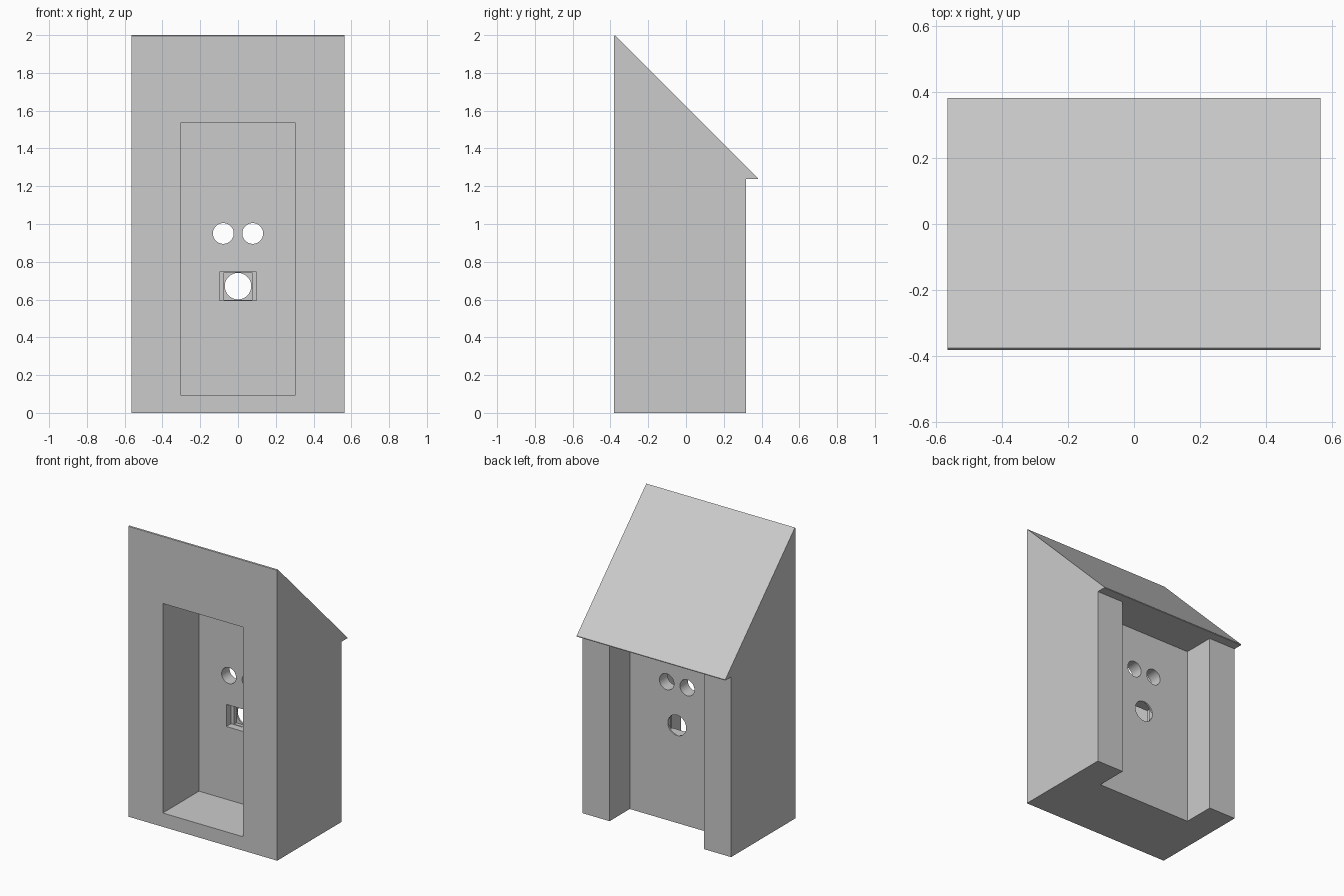
import bpy
import math

scene = bpy.context.scene
if "Cube" in scene.objects:
    bpy.data.objects.remove(scene.objects["Cube"], do_unlink=True)

grey = bpy.data.materials.new("plain grey")
grey.use_nodes = True
grey.diffuse_color = (0.6, 0.6, 0.6, 1)
grey.node_tree.nodes["Principled BSDF"].inputs["Base Color"].default_value = (0.6, 0.6, 0.6, 1)

HALF_W, FRONT, BACK, EAVE = 0.565, -0.381, 0.317, 1.238
WALL_FRONT, WALL_BACK = 0.012, 0.098   # thin panel between the two niches


def extrude_profile(name, profile, half_width):
    """Side profile of (y, z) points extruded along x."""
    n = len(profile)
    verts = [(x, y, z) for x in (-half_width, half_width) for y, z in profile]
    faces = [tuple(reversed(range(n))), tuple(range(n, 2 * n))]
    faces += [(i, (i + 1) % n, n + (i + 1) % n, n + i) for i in range(n)]
    mesh = bpy.data.meshes.new(name)
    mesh.from_pydata(verts, [], faces)
    obj = bpy.data.objects.new(name, mesh)
    scene.collection.objects.link(obj)
    mesh.materials.append(grey)
    return obj


def box_cutter(name, half_width, y0, y1, z0, z1):
    return extrude_profile(name, [(y0, z0), (y1, z0), (y1, z1), (y0, z1)], half_width)


def round_cutter(name, x, z, radius):
    bpy.ops.mesh.primitive_cylinder_add(vertices=48, radius=radius, depth=0.16,
                                        location=(x, 0.08, z),
                                        rotation=(math.pi / 2, 0, 0))
    obj = bpy.context.object
    obj.name = name
    obj.data.materials.append(grey)
    return obj


# Body with lean-to roof and rear eave
body = extrude_profile("booth_body", [
    (FRONT, 0), (BACK, 0), (BACK, EAVE), (-FRONT, EAVE), (-FRONT, EAVE + 0.005),
    (FRONT + 0.005, 2), (FRONT, 1.995)], HALF_W)

# Niches, stepped square pocket and round openings
cutters = [
    box_cutter("front_niche", 0.305, -0.5, WALL_FRONT, 0.095, 1.535),
    box_cutter("back_niche", 0.359, WALL_BACK, 0.5, -0.1, EAVE),
    box_cutter("pocket_outer", 0.097, -0.05, WALL_FRONT + 0.05, 0.595, 0.747),
    box_cutter("pocket_inner", 0.073, -0.05, WALL_BACK - 0.012, 0.598, 0.744),
    round_cutter("lower_hole", 0, 0.671, 0.07),
]
for side in (-1, 1):
    cutters.append(round_cutter("upper_hole", side * 0.078, 0.95, 0.055))

for cutter in cutters:
    mod = body.modifiers.new(cutter.name, "BOOLEAN")
    mod.operation, mod.solver, mod.object = "DIFFERENCE", "EXACT", cutter
    cutter.hide_render = True

# Bake the cuts, then discard the cutters
bpy.context.view_layer.update()
result = bpy.data.meshes.new_from_object(
    body.evaluated_get(bpy.context.evaluated_depsgraph_get()))
body.modifiers.clear()
body.data = result
for cutter in cutters:
    bpy.data.objects.remove(cutter, do_unlink=True)

bpy.ops.object.select_all(action="DESELECT")
body.select_set(True)
bpy.context.view_layer.objects.active = body
bpy.ops.object.shade_smooth_by_angle(angle=math.radians(30))
